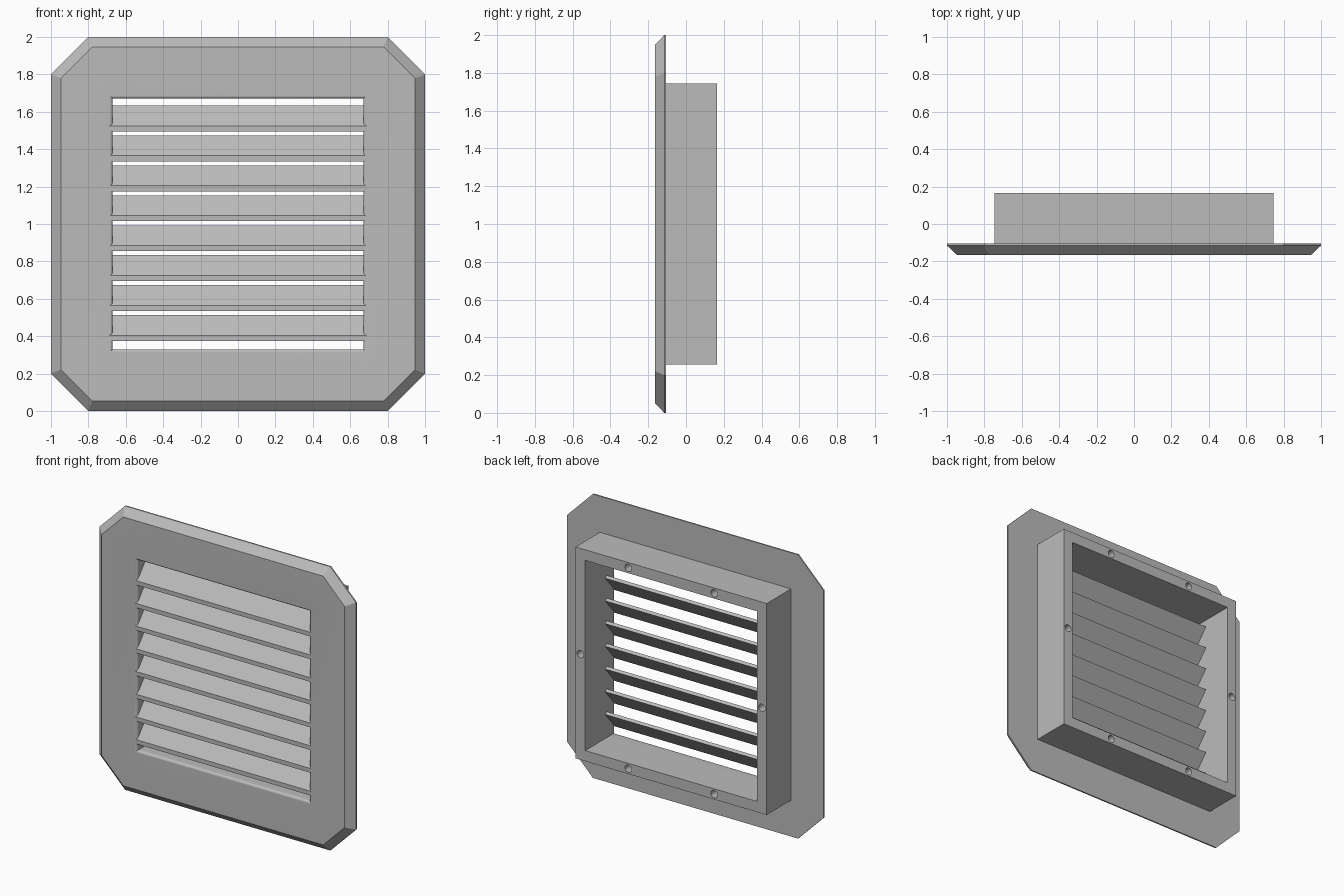
import bpy, bmesh, math
from mathutils import Matrix

cube = bpy.data.objects.get("Cube")
if cube:
    bpy.data.objects.remove(cube)

FRONT, BACK, SEAT = -0.165, 0.165, -0.105
MID = 1.0

grey = bpy.data.materials.new("plain grey")
grey.use_nodes = True
colour = (0.5, 0.5, 0.5, 1)
grey.diffuse_color = colour
grey.node_tree.nodes["Principled BSDF"].inputs["Base Color"].default_value = colour


def finish(name, bm):
    bmesh.ops.recalc_face_normals(bm, faces=bm.faces)
    mesh = bpy.data.meshes.new(name)
    bm.to_mesh(mesh)
    bm.free()
    mesh.materials.append(grey)
    obj = bpy.data.objects.new(name, mesh)
    bpy.context.collection.objects.link(obj)
    return obj


def ring(bm, y, half, cut=0):
    """Square outline with cut corners; a zero cut merges each corner later."""
    a, b = half, half - cut
    outline = [(b, a), (a, b), (a, -b), (b, -a), (-b, -a), (-a, -b), (-a, b), (-b, a)]
    return [bm.verts.new((x, y, MID + z)) for x, z in outline]


def loft_loop(name, sections):
    """Closed frame skinned through a cycle of (y, half size, corner cut)."""
    bm = bmesh.new()
    rings = [ring(bm, *s) for s in sections]
    for r, s in zip(rings, rings[1:] + rings[:1]):
        for i in range(8):
            j = (i + 1) % 8
            bm.faces.new((r[i], r[j], s[j], s[i]))
    bmesh.ops.remove_doubles(bm, verts=bm.verts, dist=1e-5)
    return finish(name, bm)


# Cover plate: bevelled outer edge, rounded lip around the opening
opening, lip = 0.67, 0.018
sections = [(SEAT, opening, 0), (SEAT, 1.0, 0.2), (SEAT - 0.01, 1.0, 0.2), (FRONT, 0.947, 0.168)]
for k in range(7):
    t = k / 6 * math.pi / 2
    sections.append((FRONT + lip * (1 - math.cos(t)), opening + lip * (1 - math.sin(t)), 0))
plate = loft_loop("cover_plate", sections)

# Duct collar behind the plate
collar = loft_loop("duct_collar", [(SEAT, opening, 0), (SEAT, 0.745, 0),
                                   (BACK, 0.745, 0), (BACK, opening, 0)])

# Screw holes in the back rim of the collar
rim = (0.745 + opening) / 2
bm = bmesh.new()
for x, z in [(-0.335, rim), (0.335, rim), (-0.335, -rim), (0.335, -rim), (-rim, 0), (rim, 0)]:
    place = Matrix.Translation((x, BACK, MID + z)) @ Matrix.Rotation(math.pi / 2, 4, "X")
    bmesh.ops.create_cone(bm, cap_ends=True, segments=24, radius1=0.026, radius2=0.026,
                          depth=0.2, matrix=place)
drill = finish("hole_cutter", bm)
drill.hide_render = True
drill.hide_set(True)
holes = collar.modifiers.new("screw holes", "BOOLEAN")
holes.operation, holes.solver, holes.object = "DIFFERENCE", "EXACT", drill

# Louvre slats: flat front lip, blade rising towards the back
blade = [(0, 0), (0, 0.03), (0.09, 0.138), (0.108, 0.125)]
slats = []
for n in range(8):
    bm = bmesh.new()
    z0 = 0.375 + 0.16 * n
    profile = [bm.verts.new((-0.688, FRONT + y, z0 + z)) for y, z in blade]
    face = bm.faces.new(profile)
    side = bmesh.ops.extrude_face_region(bm, geom=[face])["geom"]
    bmesh.ops.translate(bm, vec=(1.376, 0, 0),
                        verts=[v for v in side if isinstance(v, bmesh.types.BMVert)])
    # Keep the first end cap so the blade stays closed
    if not face.is_valid:
        bm.faces.new(profile)
    slats.append(finish(f"slat_{n + 1}", bm))

# Smooth the rounded lip and holes while keeping corners crisp
bpy.ops.object.select_all(action="DESELECT")
for obj in (plate, collar):
    obj.select_set(True)
bpy.context.view_layer.objects.active = plate
bpy.ops.object.shade_smooth_by_angle(angle=math.radians(30))
